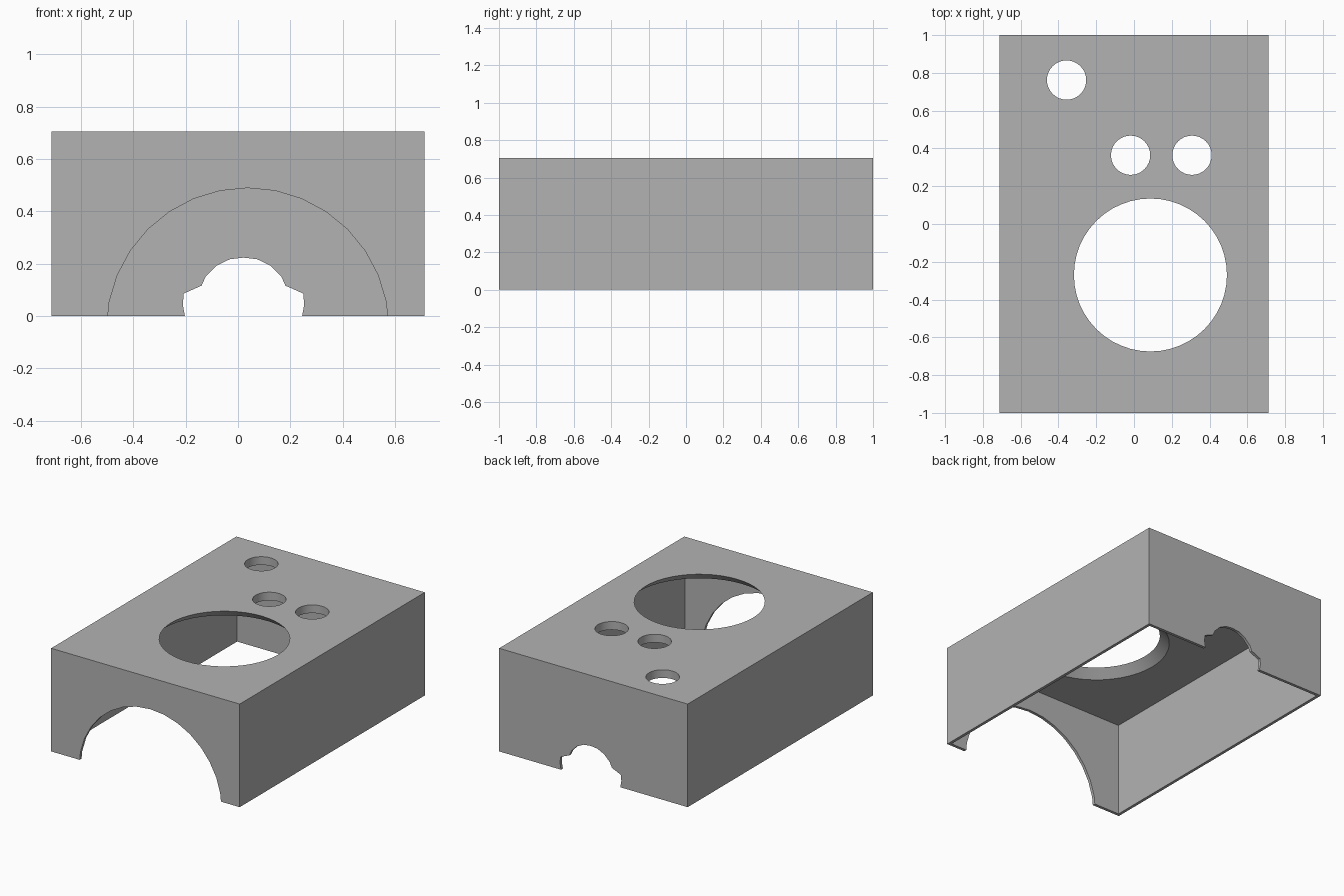
import bpy, bmesh, math
from mathutils import Vector

cube = bpy.data.objects.get("Cube")
if cube:
    bpy.data.objects.remove(cube, do_unlink=True)

HALF_X, HALF_Y, HEIGHT = 0.713, 1.0, 0.705
WALL, ROOF = 0.02, 0.056

grey = bpy.data.materials.new("plain grey")
grey.use_nodes = True
grey.diffuse_color = (0.45, 0.45, 0.45, 1)
grey.node_tree.nodes["Principled BSDF"].inputs["Base Color"].default_value = grey.diffuse_color


def make_prism(name, bottom, top):
    """Solid between two matching point loops."""
    bm = bmesh.new()
    a = [bm.verts.new(p) for p in bottom]
    b = [bm.verts.new(p) for p in top]
    bm.faces.new(a)
    bm.faces.new(b)
    for i in range(len(a)):
        j = (i + 1) % len(a)
        bm.faces.new((a[i], a[j], b[j], b[i]))
    bmesh.ops.recalc_face_normals(bm, faces=bm.faces)
    mesh = bpy.data.meshes.new(name)
    bm.to_mesh(mesh)
    bm.free()
    obj = bpy.data.objects.new(name, mesh)
    bpy.context.collection.objects.link(obj)
    return obj


def make_box(name, hx, hy, z0, z1):
    loop = [(-hx, -hy), (hx, -hy), (hx, hy), (-hx, hy)]
    return make_prism(name, [(x, y, z0) for x, y in loop], [(x, y, z1) for x, y in loop])


def circle(x, y, r, sides):
    return [(x + r * math.sin(math.tau * i / sides), y + r * math.cos(math.tau * i / sides))
            for i in range(sides)]


def hole_cutter(name, x, y, r, flare=0.0, sides=32):
    """Vertical hole through the roof, widening downwards by flare."""
    z0, z1 = HEIGHT - 1.5 * ROOF, HEIGHT + 0.5 * ROOF
    low = circle(x, y, r + 1.5 * flare, sides)
    high = circle(x, y, r - 0.5 * flare, sides)
    return make_prism(name, [(*p, z0) for p in low], [(*p, z1) for p in high])


def wall_cutter(name, outline, y):
    """Opening cut through an end wall."""
    return make_prism(name, [(x, y - 0.1, z) for x, z in outline],
                      [(x, y + 0.1, z) for x, z in outline])


# Outer block
body = make_box("cover_box", HALF_X, HALF_Y, 0, HEIGHT)
body.data.materials.append(grey)

# Hollow inside and roof holes
cutters = [
    make_box("cavity_cutter", HALF_X - WALL, HALF_Y - WALL, -0.2, HEIGHT - ROOF),
    hole_cutter("large_hole_cutter", 0.087, -0.27, 0.405, flare=0.06, sides=48),
]
for x, y in [(-0.357, 0.762), (-0.018, 0.364), (0.307, 0.364)]:
    cutters.append(hole_cutter("small_hole_cutter", x, y, 0.104))

# Front arch
cutters.append(wall_cutter("front_arch_cutter", circle(0.037, -0.05, 0.539, 32), -HALF_Y))

# Stepped back notch, mirrored about its middle
half = [(0.22, -0.1), (0.224, 0), (0.232, 0.044), (0.228, 0.086), (0.16, 0.116),
        (0.145, 0.15), (0.102, 0.193), (0.052, 0.217)]
middle = 0.021
outline = [(middle + x, z) for x, z in half] + [(middle, 0.223)]
outline += [(middle - x, z) for x, z in reversed(half)]
cutters.append(wall_cutter("back_notch_cutter", outline, HALF_Y))

# Cut everything and keep the result
for c in cutters:
    c.hide_render = True
    mod = body.modifiers.new(c.name, "BOOLEAN")
    mod.operation = "DIFFERENCE"
    mod.solver = "EXACT"
    mod.object = c
bpy.context.view_layer.update()
result = bpy.data.meshes.new_from_object(body.evaluated_get(bpy.context.evaluated_depsgraph_get()))
body.modifiers.clear()
body.data = result
for c in cutters:
    bpy.data.objects.remove(c, do_unlink=True)
body.data.materials.clear()
body.data.materials.append(grey)
for face in body.data.polygons:
    face.material_index = 0

# Smooth hole walls, sharp rims
bpy.ops.object.select_all(action="DESELECT")
body.select_set(True)
bpy.context.view_layer.objects.active = body
bpy.ops.object.shade_smooth_by_angle(angle=math.radians(20))
